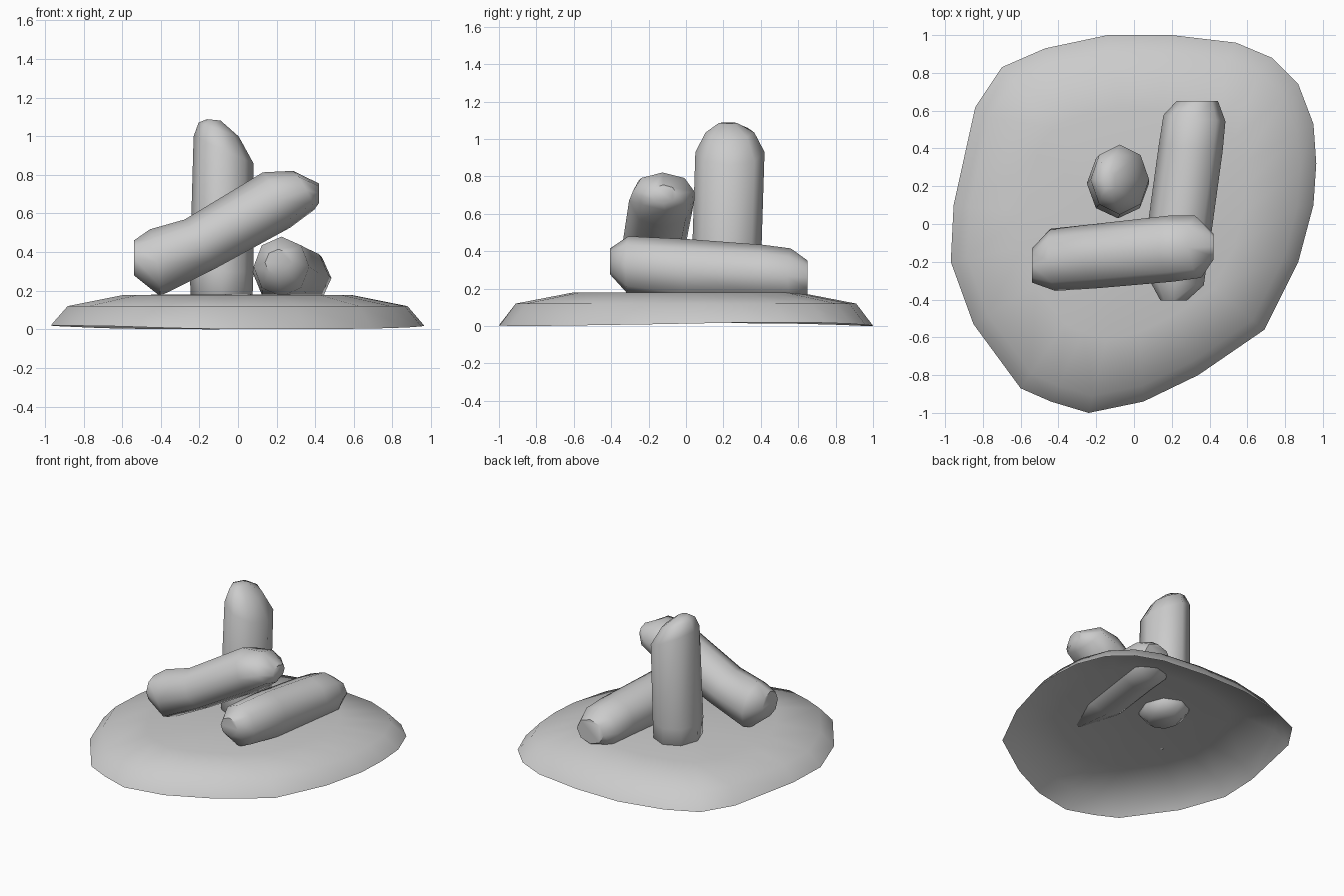
import bpy, bmesh, math
from mathutils import Vector

if "Cube" in bpy.data.objects:
    bpy.data.objects.remove(bpy.data.objects["Cube"])


def finish(bm, name, angle):
    bmesh.ops.recalc_face_normals(bm, faces=bm.faces)
    me = bpy.data.meshes.new(name)
    bm.to_mesh(me)
    bm.free()
    ob = bpy.data.objects.new(name, me)
    bpy.context.collection.objects.link(ob)
    bpy.ops.object.select_all(action='DESELECT')
    ob.select_set(True)
    bpy.context.view_layer.objects.active = ob
    bpy.ops.object.shade_smooth_by_angle(angle=math.radians(angle))
    return ob


def bridge(bm, a, b):
    n = len(a)
    for i in range(n):
        j = (i + 1) % n
        bm.faces.new((a[i], a[j], b[j], b[i]))


def log(name, stations, ref, sides=8):
    """Loft rings given as (centre, ring normal, radius u, radius v)."""
    bm = bmesh.new()
    rings = []
    for c, n, ru, rv in stations:
        n = Vector(n).normalized()
        u = Vector(ref).cross(n).normalized()
        v = n.cross(u)
        rings.append([bm.verts.new(Vector(c)
                      + u * ru * math.cos(2 * math.pi * k / sides)
                      + v * rv * math.sin(2 * math.pi * k / sides))
                      for k in range(sides)])
    for a, b in zip(rings, rings[1:]):
        bridge(bm, a, b)
    bm.faces.new(rings[0][::-1])
    bm.faces.new(rings[-1])
    return finish(bm, name, 50)


# Ground mound: thin open shell with an irregular outline
outline = [(-.14, 1), (.2, 1), (.54, .96), (.73, .88), (.87, .74), (.95, .53),
           (.965, .32), (.95, .1), (.87, -.2), (.69, -.56), (.34, -.8),
           (.05, -.94), (-.24, -1), (-.44, -.94), (-.6, -.87), (-.85, -.53),
           (-.97, -.2), (-.955, .1), (-.84, .62), (-.7, .83), (-.47, .93)]
bm = bmesh.new()
prev = None
for scale, z in ((1, .01), (.91, .12), (.61, .178)):
    ring = [bm.verts.new((x * scale, y * scale,
                          z - (.01 * math.cos(i * .6) if scale == 1 else 0)))
            for i, (x, y) in enumerate(outline)]
    if prev:
        bridge(bm, prev, ring)
    prev = ring
top = bm.verts.new((0, 0, .182))
for i in range(len(prev)):
    bm.faces.new((prev[i], prev[(i + 1) % len(prev)], top))
mound = finish(bm, "ground_mound", 60)
# make sure the shell faces outward
if sum(p.normal.z for p in mound.data.polygons) < 0:
    mound.data.flip_normals()

X, Y, Z = (1, 0, 0), (0, 1, 0), (0, 0, 1)

# Upright log with a slanted, rounded head
log("upright_log", [
    ((-.085, .215, .10), Z, .10, .11),
    ((-.085, .215, .16), Z, .16, .18),
    ((-.085, .215, .30), Z, .165, .185),
    ((-.075, .235, .93), (.45, 0, 1), .17, .185),
    ((-.10, .235, 1.035), (.35, 0, 1), .11, .13),
    ((-.125, .225, 1.085), (.1, 0, 1), .035, .05)], Y)

# Leaning log crossing the front
log("leaning_log", [
    ((-.54, -.22, .37), X, .09, .09),
    ((-.43, -.19, .345), (1, .08, .15), .165, .175),
    ((-.20, -.17, .44), (1, .08, .6), .17, .15),
    ((.20, -.13, .67), (1, .08, .5), .175, .16),
    ((.34, -.12, .72), (1, .1, .55), .165, .115),
    ((.42, -.12, .705), X, .07, .05)], Z)

# Log lying front to back, partly sunk
log("lying_log", [
    ((.21, -.405, .345), Y, .07, .07),
    ((.225, -.31, .325), (.1, 1, 0), .145, .155),
    ((.245, 0, .295), (.1, 1, -.05), .17, .17),
    ((.30, .40, .28), (.1, 1, -.05), .17, .155),
    ((.32, .56, .265), (.1, 1, 0), .165, .15),
    ((.335, .65, .26), Y, .11, .09)], Z)
